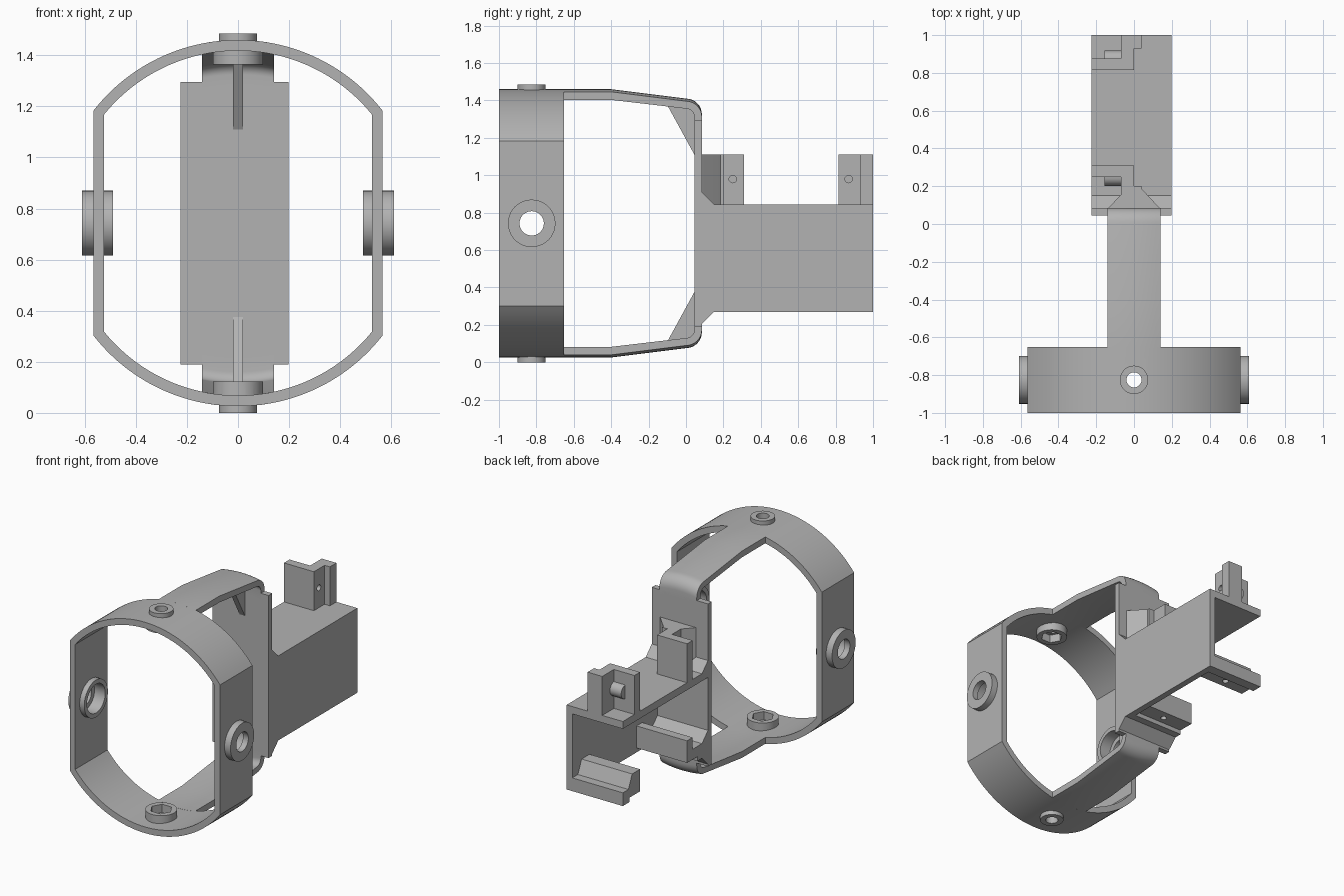
import bpy, bmesh, math
from mathutils import Vector

old = bpy.data.objects.get("Cube")
if old:
    bpy.data.objects.remove(old, do_unlink=True)

grey = bpy.data.materials.new("plain grey")
grey.use_nodes = True
grey.diffuse_color = (0.45, 0.45, 0.45, 1)
grey.node_tree.nodes["Principled BSDF"].inputs["Base Color"].default_value = grey.diffuse_color
MID = 0.743          # height of the mirror plane


def loft(name, sections):
    """Closed solid through a row of matching outlines."""
    bm = bmesh.new()
    rows = [[bm.verts.new(p) for p in s] for s in sections]
    n = len(rows[0])
    for a, b in zip(rows, rows[1:]):
        for i in range(n):
            j = (i + 1) % n
            bm.faces.new((a[i], a[j], b[j], b[i]))
    bm.faces.new(rows[0])
    bm.faces.new(rows[-1])
    bmesh.ops.recalc_face_normals(bm, faces=bm.faces)
    me = bpy.data.meshes.new(name)
    bm.to_mesh(me)
    bm.free()
    me.materials.append(grey)
    ob = bpy.data.objects.new(name, me)
    bpy.context.collection.objects.link(ob)
    return ob


def prism(name, axis, pts, a, b):
    """Extrude a 2D outline along an axis (x: y,z  y: x,z  z: x,y)."""
    place = {"x": lambda p, t: (t, p[0], p[1]),
             "y": lambda p, t: (p[0], t, p[1]),
             "z": lambda p, t: (p[0], p[1], t)}[axis]
    return loft(name, [[place(p, t) for p in pts] for t in (a, b)])


def circle(c, r, n=40):
    return [(c[0] + r * math.cos(math.tau * i / n), c[1] + r * math.sin(math.tau * i / n))
            for i in range(n)]


def box(name, x, y, z):
    return prism(name, "z", [(x[0], y[0]), (x[1], y[0]), (x[1], y[1]), (x[0], y[1])], *z)


def combine(ob, other, op):
    """Apply a boolean and drop the helper."""
    m = ob.modifiers.new(op, "BOOLEAN")
    m.operation, m.object, m.solver = op, other, "EXACT"
    bpy.context.view_layer.objects.active = ob
    bpy.ops.object.modifier_apply(modifier=m.name)
    bpy.data.objects.remove(other, do_unlink=True)


def ring_outline(r, w, n=40):
    """Circle cut flat at both sides."""
    a = math.asin(w / r)
    top = [(r * math.sin(-a + 2 * a * i / n), r * math.cos(-a + 2 * a * i / n)) for i in range(n + 1)]
    return [(x, MID + z) for x, z in top] + [(-x, MID - z) for x, z in top]


# Ring frame
RY = -0.825
ring = prism("ring_frame", "y", ring_outline(0.717, 0.565), -1, -0.652)
combine(ring, prism("ring_bore", "y", ring_outline(0.675, 0.525), -1.1, -0.5), "DIFFERENCE")

# Pivot bosses on the ring with their bores
for s in (1, -1):
    zz = lambda d: MID + s * d
    combine(ring, prism("side_boss", "x", circle((RY, MID), 0.127), s * 0.49, s * 0.61), "UNION")
    combine(ring, prism("outer_boss", "z", circle((0, RY), 0.075), zz(0.69), zz(0.743)), "UNION")
    combine(ring, prism("inner_boss", "z", circle((0, RY), 0.098), zz(0.62), zz(0.69)), "UNION")
for s in (1, -1):
    zz = lambda d: MID + s * d
    for name, axis, pts, a, b in (
            ("side_hole", "x", circle((RY, MID), 0.065), s * 0.4, s * 0.7),
            ("bearing_seat", "x", circle((RY, MID), 0.098), s * 0.4, s * 0.57),
            ("pin_hole", "z", circle((0, RY), 0.04), zz(0.5), zz(0.8)),
            ("hex_seat", "z", circle((0, RY), 0.07, 6), zz(0.5), zz(0.675))):
        combine(ring, prism(name, axis, pts, a, b), "DIFFERENCE")

# Curved arms from ring to back plate, each with a stiffening rib
parts = [ring]


def bend(r):
    return [(r * math.sin(t * math.pi / 16), 1.325 + r * math.cos(t * math.pi / 16)) for t in range(9)]


outer = [(-0.66, 1.46), (-0.4, 1.46)] + bend(0.085) + [(0.085, 1.27)]
inner = [(-0.66, 1.417), (-0.4, 1.417)] + bend(0.045) + [(0.045, 1.27)]
profile = outer + inner[::-1]
for label, flip in (("upper", False), ("lower", True)):
    fz = lambda z: 2 * MID - z if flip else z
    rows = []
    for i in range(13):
        x = -0.14 + 0.28 * i / 12
        drop = 0.717 - math.sqrt(0.717 ** 2 - x * x)
        rows.append([(x, y, fz(z - drop)) for y, z in profile])
    parts.append(loft(label + "_arm", rows))
    rib = [(-0.1, 1.375), (0.0, 1.385), (0.06, 1.33), (0.06, 1.11), (0.045, 1.11)]
    parts.append(prism(label + "_rib", "x", [(y, fz(z)) for y, z in rib], -0.02, 0.02))

# Back plate, side wall and shelf
L, R = -0.225, 0.198
parts.append(box("back_plate", (L, R), (0.045, 0.085), (0.19, 1.295)))
parts.append(prism("side_wall", "x", [(0.08, 0.2), (0.15, 0.27), (1, 0.27), (1, 0.845), (0.08, 0.845)], 0.155, R))
parts.append(prism("shelf", "x", [(0.08, 0.795), (1, 0.795), (1, 0.845), (0.15, 0.845),
                                  (0.085, 0.91), (0.08, 0.91)], L, R))

# Upright clips on the shelf
front_clip = prism("front_upper_clip", "z", [
    (L, 0.31), (0, 0.31), (0, 0.2), (0.04, 0.2), (0.04, 0.185), (0.07, 0.155), (0.14, 0.08),
    (-0.14, 0.08), (-0.07, 0.155), (-0.07, 0.25), (L, 0.25)], 0.84, 1.11)
rear_clip = prism("rear_upper_clip", "z", [
    (L, 0.815), (0, 0.815), (0, 0.93), (0.04, 0.93), (0.04, 1), (-0.07, 1),
    (-0.07, 0.875), (L, 0.875)], 0.84, 1.11)
for clip, y in ((front_clip, 0.25), (rear_clip, 0.87)):
    combine(clip, prism("screw_boss", "x", circle((y, 0.98), 0.048, 24), -0.155, -0.05), "UNION")
    combine(clip, prism("screw_hole", "x", circle((y, 0.98), 0.02, 20), -0.13, 0.1), "DIFFERENCE")
    parts.append(clip)

# Sideways clips below, reaching out from the side wall
front_low = prism("front_lower_clip", "x", [
    (0.08, 0.2), (0.15, 0.27), (0.2, 0.27), (0.2, 0.3), (0.31, 0.3), (0.31, 0.45),
    (0.25, 0.45), (0.25, 0.37), (0.15, 0.37), (0.08, 0.44)], L, 0.16)
rear_low = prism("rear_lower_clip", "x", [
    (0.815, 0.3), (0.93, 0.3), (0.93, 0.27), (1, 0.27), (1, 0.36), (0.94, 0.36),
    (0.9, 0.45), (0.815, 0.45)], L, 0.16)
for clip, y in ((front_low, 0.25), (rear_low, 0.87)):
    combine(clip, prism("screw_hole", "z", circle((-0.04, y), 0.02, 20), 0.2, 0.35), "DIFFERENCE")
    parts.append(clip)

# Smooth the curved faces, keep edges sharp
for ob in parts:
    bpy.ops.object.select_all(action="DESELECT")
    ob.select_set(True)
    bpy.context.view_layer.objects.active = ob
    bpy.ops.object.shade_smooth_by_angle(angle=math.radians(25))
